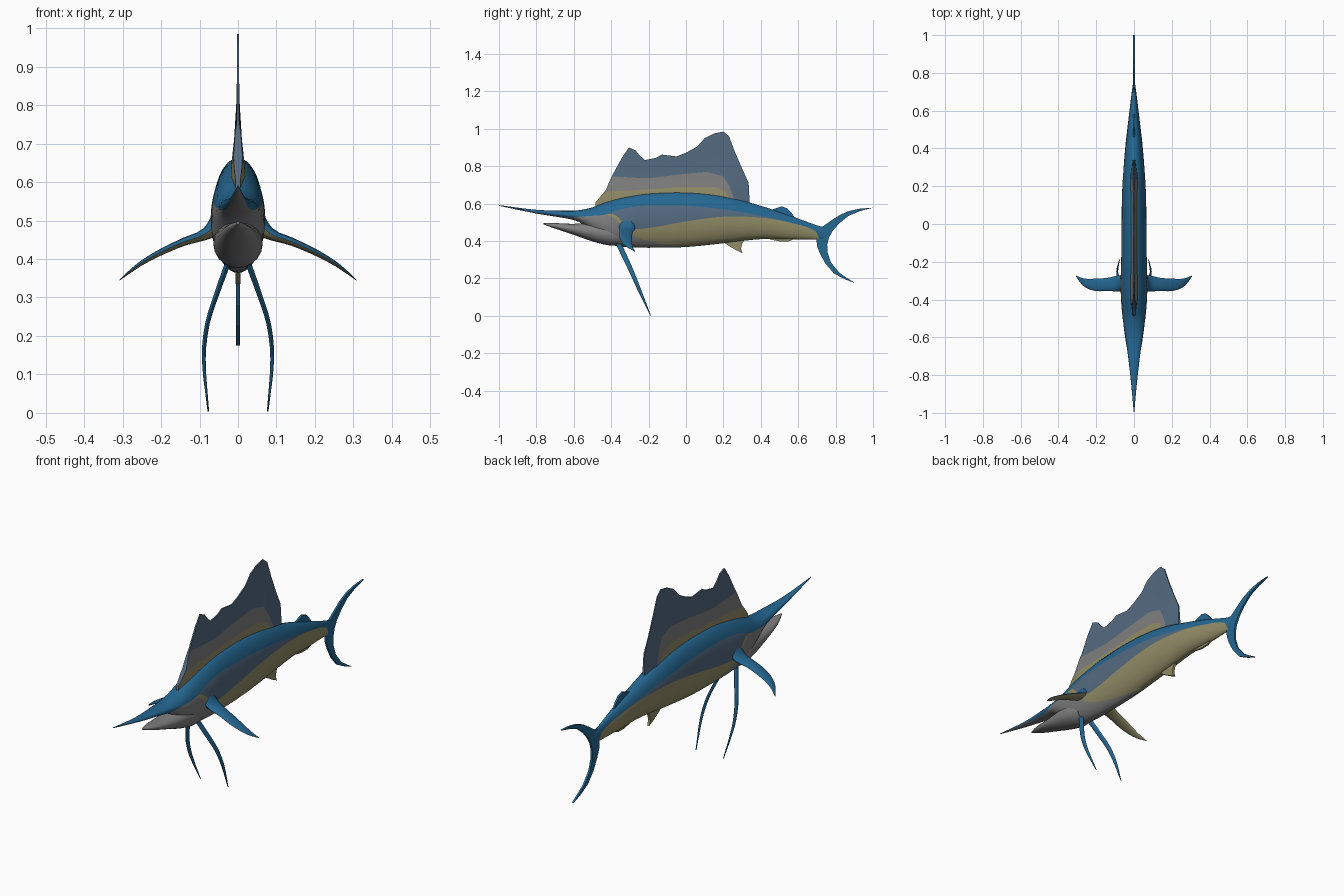
import bpy, bmesh, math

if "Cube" in bpy.data.objects:
    bpy.data.objects.remove(bpy.data.objects["Cube"])

BLUE, SLATE, YELLOW, GREY = range(4)
MATS = []
for name, col in (("deep blue", (0.018, 0.135, 0.285)), ("slate blue", (0.088, 0.145, 0.215)),
                  ("sand yellow", (0.285, 0.262, 0.135)), ("belly grey", (0.215, 0.213, 0.213))):
    m = bpy.data.materials.new(name)
    m.diffuse_color = (*col, 1)
    m.use_nodes = True
    m.node_tree.nodes["Principled BSDF"].inputs["Base Color"].default_value = m.diffuse_color
    MATS.append(m)


def finish(name, bm, smooth=True):
    bmesh.ops.remove_doubles(bm, verts=bm.verts, dist=1e-5)
    bmesh.ops.recalc_face_normals(bm, faces=bm.faces)
    me = bpy.data.meshes.new(name)
    bm.to_mesh(me)
    bm.free()
    for m in MATS:
        me.materials.append(m)
    ob = bpy.data.objects.new(name, me)
    bpy.context.collection.objects.link(ob)
    if smooth:
        bpy.ops.object.select_all(action='DESELECT')
        ob.select_set(True)
        bpy.context.view_layer.objects.active = ob
        bpy.ops.object.shade_smooth_by_angle(angle=math.radians(50))
    return ob


def loft(name, rings, mat):
    """Skin closed rings, cap the ends; mat(j) gives the colour of strip j."""
    bm = bmesh.new()
    vs = [[bm.verts.new(p) for p in r] for r in rings]
    n = len(rings[0])
    for a, b in zip(vs, vs[1:]):
        for j in range(n):
            k = (j + 1) % n
            bm.faces.new((a[j], a[k], b[k], b[j])).material_index = mat(j)
    for end in (vs[0], vs[-1]):
        bm.faces.new(end).material_index = mat(0)
    return finish(name, bm)


def sample(rows, steps):
    """Smoothly interpolate table rows along their first column."""
    def slope(i, c):
        a, b = rows[max(i - 1, 0)], rows[min(i + 1, len(rows) - 1)]
        return (b[c] - a[c]) / (b[0] - a[0])
    out = []
    for i in range(len(rows) - 1):
        p, q = rows[i], rows[i + 1]
        d = q[0] - p[0]
        for s in range(steps):
            t = s / steps
            r = [p[0] + d * t]
            for c in range(1, len(p)):
                h = (2*t**3 - 3*t*t + 1) * p[c] + (3*t*t - 2*t**3) * q[c]
                h += d * ((t**3 - 2*t*t + t) * slope(i, c) + (t**3 - t*t) * slope(i + 1, c))
                r.append(h)
            out.append(r)
    return out + [list(rows[-1])]


def lerp(pts, y):
    for (y0, z0), (y1, z1) in zip(pts, pts[1:]):
        if y <= y1:
            return z0 + (z1 - z0) * max(0, (y - y0) / (y1 - y0))
    return pts[-1][1]


# Body and bill: y, top, bottom, half width, lower limits of blue, slate and yellow
BODY = [(-1.0, .592, .588, .001, .589, .589, .589), (-.8, .567, .547, .02, .552, .552, .552),
        (-.62, .562, .517, .043, .527, .527, .527), (-.57, .565, .50, .05, .53, .53, .53),
        (-.5, .58, .45, .06, .535, .535, .535), (-.44, .605, .40, .066, .54, .54, .54),
        (-.38, .625, .375, .07, .56, .54, .52), (-.3, .642, .367, .071, .58, .47, .44),
        (-.2, .657, .364, .068, .59, .47, .40), (0, .662, .368, .066, .588, .505, .372),
        (.2, .642, .388, .062, .57, .53, .38), (.4, .588, .41, .047, .535, .525, .40),
        (.55, .538, .408, .03, .50, .50, .40), (.69, .487, .408, .013, .455, .455, .40),
        (.72, .478, .405, .009, .40, .40, .40), (.76, .46, .40, .004, .39, .39, .39)]
SEG = 5
rings = []
for y, top, bot, w, b1, b2, b3 in sample(BODY, 5):
    mid, h = (top + bot) / 2, (top - bot) / 2
    cuts = [0]
    for b in (b1, b2, b3):
        cuts.append(max(cuts[-1], math.acos(max(-1, min(1, (b - mid) / h)))))
    cuts.append(math.pi)
    ang = [a + (b - a) * s / SEG for a, b in zip(cuts, cuts[1:]) for s in range(SEG)] + [math.pi]
    ang += [-a for a in reversed(ang[1:-1])]
    rings.append([(w * math.sin(a), y, mid + h * math.cos(a)) for a in ang])
loft("body", rings, lambda j: min(j, 8 * SEG - 1 - j) // SEG)

# Lower jaw: y, top, bottom, half width
JAW = [(-.762, .497, .489, .004), (-.7, .496, .466, .028), (-.6, .492, .433, .047),
       (-.5, .50, .398, .059), (-.42, .50, .378, .064), (-.36, .48, .376, .055)]
loft("lower_jaw", [[(w * math.cos(a), y, (t + b) / 2 + (t - b) / 2 * math.sin(a))
                    for a in (math.tau * k / 20 for k in range(20))]
                   for y, t, b, w in sample(JAW, 3)], lambda j: GREY)

# Sail: outline and the tops of its yellow and grey bands
SAIL = [(-.485, .605), (-.43, .67), (-.40, .74), (-.34, .85), (-.305, .90), (-.27, .885), (-.25, .86),
        (-.22, .833), (-.16, .845), (-.13, .862), (-.05, .852), (0, .872), (.06, .905), (.1, .95),
        (.15, .975), (.2, .985), (.23, .96), (.26, .88), (.29, .81), (.335, .71), (.34, .61)]
YEL = [(-.48, .63), (-.42, .665), (-.3, .67), (0, .69), (.15, .69), (.21, .665), (.25, .60)]
GRY = [(-.48, .66), (-.4, .745), (-.2, .735), (0, .76), (.12, .77), (.2, .745), (.24, .68), (.265, .60)]
BACK = [(r[0], r[1]) for r in BODY]
ys = sorted({p[0] for p in SAIL} | {round(-.47 + .02 * i, 3) for i in range(41)})
bm = bmesh.new()
cols = []
for y in ys:
    base, edge = lerp(BACK, y) - .025, lerp(SAIL, y)
    z1 = min(edge, max(base, lerp(YEL, y)))
    z2 = min(edge, max(z1, lerp(GRY, y)))
    zs = [base, (base + z1) / 2, z1, (z1 + z2) / 2, z2, (z2 + edge) / 2, edge]
    thick = [.003 + .015 * max(0, min(1, (.76 - z) / .12)) for z in zs]
    thick = [t * min(1, .35 + (y + .485) * 8, .35 + (.34 - y) * 8) for t in thick]
    cols.append([[bm.verts.new((s * t, y, z)) for z, t in zip(zs, thick)] for s in (-1, 1)])
for a, b in zip(cols, cols[1:]):
    for s in (0, 1):
        for j in range(6):
            f = bm.faces.new((a[s][j], b[s][j], b[s][j + 1], a[s][j + 1]))
            f.material_index = (YELLOW, GREY, SLATE)[j // 2]
    bm.faces.new((a[0][6], b[0][6], b[1][6], a[1][6])).material_index = SLATE
for c in (cols[0], cols[-1]):
    for j in range(6):
        bm.faces.new((c[0][j], c[1][j], c[1][j + 1], c[0][j + 1])).material_index = SLATE
finish("sail_fin", bm)


# Flat fins on the centre line, given as outlines (y, z)
def plate(name, outline, half, mat):
    bm = bmesh.new()
    l, r = [[bm.verts.new((s * half, y, z)) for y, z in outline] for s in (-1, 1)]
    faces = [bm.faces.new(l), bm.faces.new(r[::-1])]
    for i in range(len(l)):
        k = (i + 1) % len(l)
        faces.append(bm.faces.new((l[i], l[k], r[k], r[i])))
    for f in faces:
        f.material_index = mat
    finish(name, bm, False)


plate("tail_fin", [(.69, .475), (.73, .477), (.78, .512), (.82, .538), (.87, .56), (.93, .573), (1, .578),
                   (.93, .56), (.87, .535), (.82, .495), (.785, .455), (.765, .42), (.755, .38), (.758, .335),
                   (.775, .285), (.82, .23), (.86, .203), (.905, .175), (.85, .195), (.79, .227),
                   (.745, .28), (.715, .335), (.70, .375), (.698, .41)], .005, BLUE)
plate("rear_dorsal_fin", [(.42, .56), (.46, .568), (.51, .585), (.54, .575), (.565, .55),
                          (.585, .52), (.55, .50), (.45, .53)], .005, BLUE)
plate("anal_fin", [(.19, .40), (.235, .37), (.27, .35), (.302, .335), (.294, .36), (.30, .385),
                   (.32, .42), (.22, .42)], .006, YELLOW)
plate("rear_anal_fin", [(.43, .43), (.45, .408), (.50, .398), (.55, .398), (.59, .415), (.57, .43)], .005, YELLOW)

# Paired fins: x, y centre, z, half chord, half thickness
PEC = [(.05, -.315, .497, .042, .032), (.085, -.315, .465, .042, .015), (.14, -.32, .445, .035, .010),
       (.2, -.322, .418, .033, .008), (.25, -.315, .390, .025, .006), (.28, -.30, .368, .016, .004),
       (.308, -.274, .345, .002, .001)]
PEL = [(.385, .028, -.36, .015, .008), (.31, .055, -.325, .015, .007), (.23, .080, -.288, .013, .006),
       (.14, .089, -.25, .010, .005), (.003, .077, -.19, .002, .002)]
N = 12
circle = [((math.cos(math.tau * k / N)), math.sin(math.tau * k / N)) for k in range(N)]
for s, side in ((-1, "left"), (1, "right")):
    loft("pectoral_fin_" + side, [[(s * (x + .3 * t * v), y + c * u, z + t * v) for u, v in circle]
                                  for x, y, z, c, t in sample(PEC, 3)],
         lambda j: BLUE if j < N // 2 else YELLOW)
    loft("pelvic_fin_" + side, [[(s * (x + t * v), y + c * u, z) for u, v in circle]
                                for z, x, y, c, t in sample(PEL, 3)], lambda j: BLUE)
